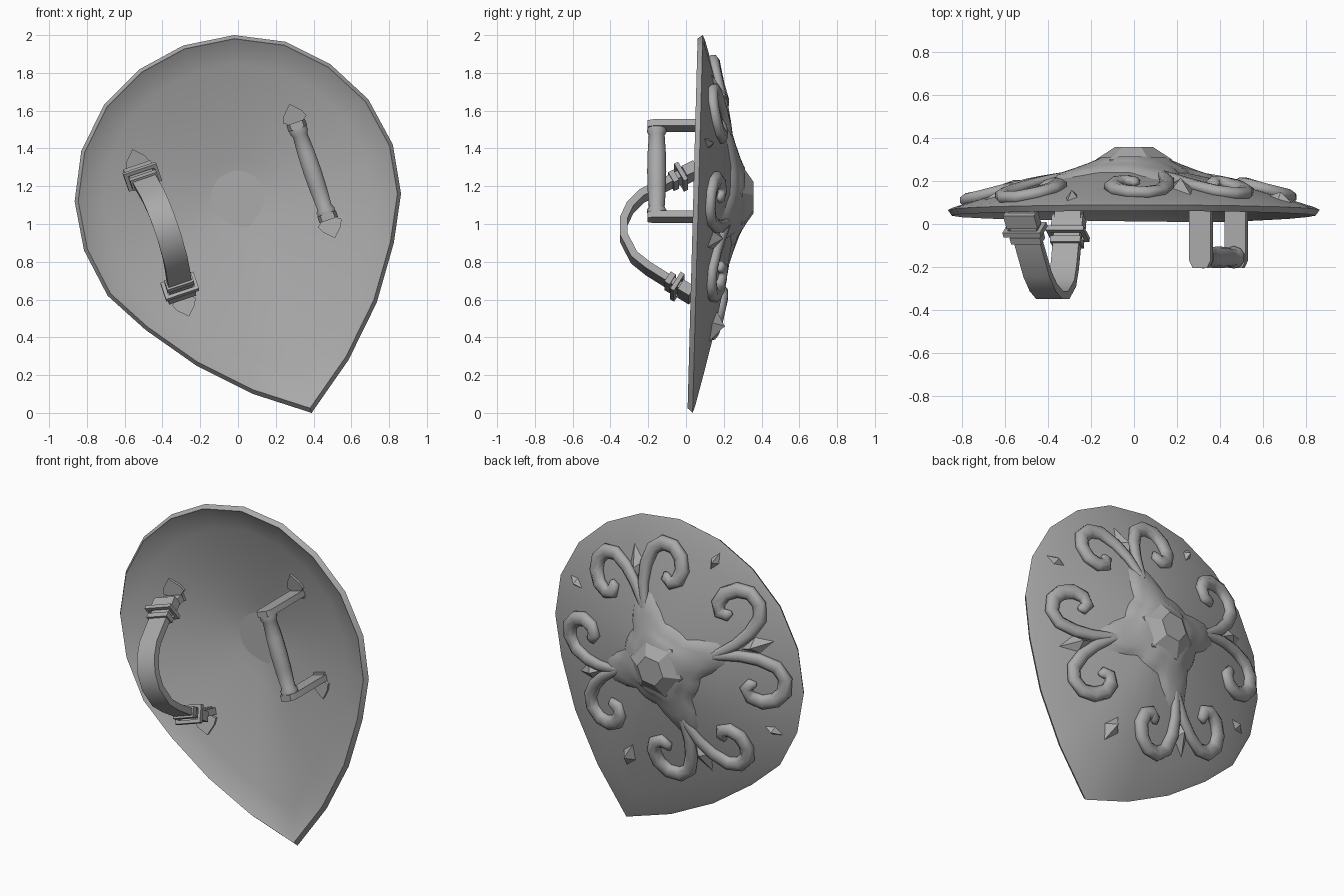
import bpy, bmesh
from math import sin, cos, pi, radians
from mathutils import Vector

if "Cube" in bpy.data.objects:
    bpy.data.objects.remove(bpy.data.objects["Cube"])

steel = bpy.data.materials.new("grey_steel")
steel.use_nodes = True
GREY = (0.4, 0.4, 0.4, 1)
steel.diffuse_color = GREY
steel.node_tree.nodes["Principled BSDF"].inputs["Base Color"].default_value = GREY

# Teardrop outline (x, z) and the dome's profile (fraction of radius, height)
CZ = 1.14
OUTLINE = [(-.02, 2), (.25, 1.965), (.49, 1.845), (.69, 1.66), (.82, 1.42), (.863, 1.16),
           (.825, .9), (.735, .585), (.585, .28), (.39, 0), (.08, .1), (-.22, .25),
           (-.49, .44), (-.69, .62), (-.815, .86), (-.865, 1.12), (-.83, 1.385),
           (-.71, 1.63), (-.52, 1.82), (-.29, 1.945)]
PROFILE = [(0, .215), (.25, .178), (.45, .14), (.65, .097), (.82, .053), (.97, .012), (1, 0)]
TIP = Vector((.32, 0, -.947))       # shield's long axis, towards the point
ACROSS = Vector((.947, 0, .32))
TURN = radians(68)                  # direction of the first scroll motif


def rim_y(z):
    return .035 + .027 * z


def shell_y(x, z):
    """Outer surface of the dome above any point inside the outline."""
    z0, t = z - CZ, 0
    for (ax, az), (bx, bz) in zip(OUTLINE, OUTLINE[1:] + OUTLINE[:1]):
        nx, nz = az - bz, bx - ax
        t = max(t, (nx * x + nz * z0) / (nx * ax + nz * (az - CZ)))
    t = min(t, 1)
    for (t0, h0), (t1, h1) in zip(PROFILE, PROFILE[1:]):
        if t <= t1:
            return rim_y(z) + h0 + (h1 - h0) * (t - t0) / (t1 - t0)


def build(name, verts, faces, angle=35):
    me = bpy.data.meshes.new(name)
    me.from_pydata([tuple(v) for v in verts], [], faces)
    bm = bmesh.new()
    bm.from_mesh(me)
    bmesh.ops.recalc_face_normals(bm, faces=bm.faces)
    bm.to_mesh(me)
    bm.free()
    for p in me.polygons:
        p.use_smooth = angle > 0
    if angle:
        me.set_sharp_from_angle(angle=radians(angle))
    me.materials.append(steel)
    ob = bpy.data.objects.new(name, me)
    bpy.context.collection.objects.link(ob)


def loft(name, rings, closed=False, angle=35):
    """Skin equal rings of points; cap the ends or join them up."""
    n, m = len(rings[0]), len(rings)
    faces = [(i * n + j, i * n + (j + 1) % n, (i + 1) % m * n + (j + 1) % n, (i + 1) % m * n + j)
             for i in range(m if closed else m - 1) for j in range(n)]
    if not closed:
        faces += [tuple(range(n)), tuple(range((m - 1) * n, m * n))]
    build(name, [v for r in rings for v in r], faces, angle)


def sweep(name, path, sizes, across=None, sides=4, angle=35):
    """Run an n-sided section of (half width, half depth) along a path."""
    rings = []
    for i, (p, (w, d)) in enumerate(zip(path, sizes)):
        tan = (path[min(i + 1, len(path) - 1)] - path[max(i - 1, 0)]).normalized()
        side = across or tan.cross(Vector((0, 1, 0))).normalized()
        nor = tan.cross(side).normalized()
        k = 1 / cos(pi / sides)
        rings.append([p + side * w * k * cos(a) + nor * d * k * sin(a)
                      for a in [2 * pi * (j + .5) / sides for j in range(sides)]])
    loft(name, rings, angle=angle)


def on_shell(r, t, ang, lift=0):
    """Point at radial r and sideways t of direction ang, draped on the dome."""
    x, z = r * cos(ang) - t * sin(ang), CZ + r * sin(ang) + t * cos(ang)
    return Vector((x, shell_y(x, z) + lift, z))


# Dished shell: outer skin, rolled rim, inner skin
def ring(t, lift):
    pts = []
    for x, z in OUTLINE:
        px, pz = x * t, CZ + (z - CZ) * t
        pts.append(Vector((px, shell_y(px, pz) + lift, pz)))
    return pts


steps = [.06, .25, .45, .65, .82, .97]
rings = [ring(t, 0) for t in steps] + [ring(1, 0), ring(.978, -.036)]
rings += [ring(t, -.033) for t in reversed(steps)]
loft("shield_shell", rings)

# Faceted boss at the centre
hexes = []
for r, y in ((.19, .255), (.178, .3), (.09, .357)):
    hexes.append([(r * cos(a), y, CZ + r * sin(a)) for a in [TURN + j * pi / 3 for j in range(6)]])
loft("centre_boss", hexes, angle=0)

# Star-shaped collar that runs out into a stem for each motif
star = []
for f, lift in ((0, .055), (.2, .04), (.5, .028), (.8, .02), (1, -.008)):
    row = []
    for j in range(40):
        a = 2 * pi * j / 40
        reach = .27 + .21 * abs(cos(2 * a)) ** 5 * (cos(4 * a) > 0)
        row.append(on_shell(.155 + (reach - .155) * f, 0, a + TURN, lift))
    star.append(row)
loft("boss_collar", star, angle=60)


def gem(name, r, ang, length, width, height, peak=.5):
    """Raised pointed diamond on the dome."""
    base = [on_shell(r - length / 2, 0, ang, -.01), on_shell(r, width / 2, ang, -.01),
            on_shell(r + length / 2, 0, ang, -.01), on_shell(r, -width / 2, ang, -.01)]
    top = on_shell(r + length * (peak - .5), 0, ang, height)
    build(name, base + [top], [(0, 1, 4), (1, 2, 4), (2, 3, 4), (3, 0, 4), (0, 1, 2, 3)], 0)


# Scroll motifs: two curls and a leaf in each of four directions
SCROLL = [(.37, .004), (.45, .018), (.53, .036), (.63, .08), (.715, .15), (.735, .23), (.7, .305),
          (.63, .34), (.55, .335), (.495, .29), (.49, .235), (.53, .212), (.56, .22)]
WIDTH = [.02, .028, .033, .038, .042, .045, .045, .045, .044, .042, .04, .034, .014]
for m in range(4):
    ang = TURN + m * pi / 2
    k = 1 if m == 1 else .93
    for s, label in ((1, "a"), (-1, "b")):
        sweep(f"scroll_{m + 1}_{label}", [on_shell(r * k, t * k * s, ang, .012) for r, t in SCROLL],
              [(w * .95, w * .68) for w in WIDTH], sides=8, angle=80)
    gem(f"motif_leaf_{m + 1}", .65 * k, ang, .25, .12, .045, .4)
    # Diamond stud between neighbouring motifs; the one by the point is larger
    big = m == 2
    gem(f"diamond_stud_{m + 1}", .74, ang + pi / 4, .2 if big else .14, .11 if big else .07,
        .06 if big else .035)


def spade(name, x, z, way):
    """Pointed mounting plate lying on the inner face."""
    pts = []
    for along, wide in ((-.03, .045), (.02, .045), (.035, .066), (.07, .05), (.12, 0),
                        (.07, -.05), (.035, -.066), (.02, -.045), (-.03, -.045)):
        p = Vector((x, 0, z)) + TIP * along * way + ACROSS * wide
        pts.append(Vector((p.x, shell_y(p.x, p.z) - .03, p.z)))
    loft(name, [pts, [p - Vector((0, .018, 0)) for p in pts]], angle=0)


# Rigid grip: bar, two flat arms and their mounting plates
grip = Vector((.393, -.155, 1.28))
rows = [(-.25, .045), (-.22, .05), (-.2, .04), (-.1, .046), (0, .048), (.1, .046),
        (.2, .04), (.22, .05), (.25, .045)]
sweep("grip_bar", [grip + TIP * s for s, _ in rows], [(r, r) for _, r in rows], ACROSS, 10, 50)
for way, label in ((-1, "upper"), (1, "lower")):
    p = grip + TIP * .255 * way
    foot = Vector((p.x, shell_y(p.x, p.z) - .02, p.z))
    front = [Vector((p.x, y, p.z)) for y in (-.205, -.17)]
    sweep(f"grip_arm_{label}", front + [foot], [(.035, .018), (.052, .018), (.052, .018)], ACROSS)
    spade(f"grip_plate_{label}", foot.x, foot.z, way)

# Arm strap: bowed band (distance along axis, y)
BOW = [(-.345, .11), (-.325, .0), (-.27, -.1), (-.195, -.235), (-.13, -.295), (-.05, -.33),
       (.04, -.33), (.15, -.275), (.21, -.2), (.26, -.12), (.32, -.02), (.35, .13)]
mid = Vector((-.41, 0, .955))


def bow_point(s, y):
    return mid + TIP * s + Vector((0, y, 0)) + ACROSS * max(0, -y) * .11


sweep("arm_strap", [bow_point(*b) for b in BOW], [(.064, .02)] * len(BOW), ACROSS, angle=50)


# Buckles: rectangular frame, keeper sleeve and plate at each strap end
def frame(name, centre, tan, half_w, half_h, bar, depth):
    nor = tan.cross(ACROSS).normalized()
    corners = []
    for sx, sy in ((1, 1), (-1, 1), (-1, -1), (1, -1)):
        corners.append([centre + ACROSS * sx * (half_w - i * bar) + nor * sy * (half_h - i * bar) + tan * d
                        for i, d in ((0, -depth), (0, depth), (1, depth), (1, -depth))])
    loft(name, corners, closed=True, angle=0)


for i, way, label in ((1, -1, "upper"), (10, 1, "lower")):
    here, inner = bow_point(*BOW[i]), bow_point(*BOW[i - way])
    tan = (inner - here).normalized()
    frame(f"buckle_frame_{label}", here + tan * .03, tan, .092, .054, .02, .012)
    frame(f"strap_keeper_{label}", here + tan * .075, tan, .074, .032, .014, .016)
    sweep(f"buckle_sleeve_{label}", [here - tan * .06, here + tan * .01], [(.076, .03)] * 2, ACROSS)
    root = bow_point(*BOW[0 if way < 0 else -1])
    spade(f"strap_plate_{label}", root.x, root.z, way)
